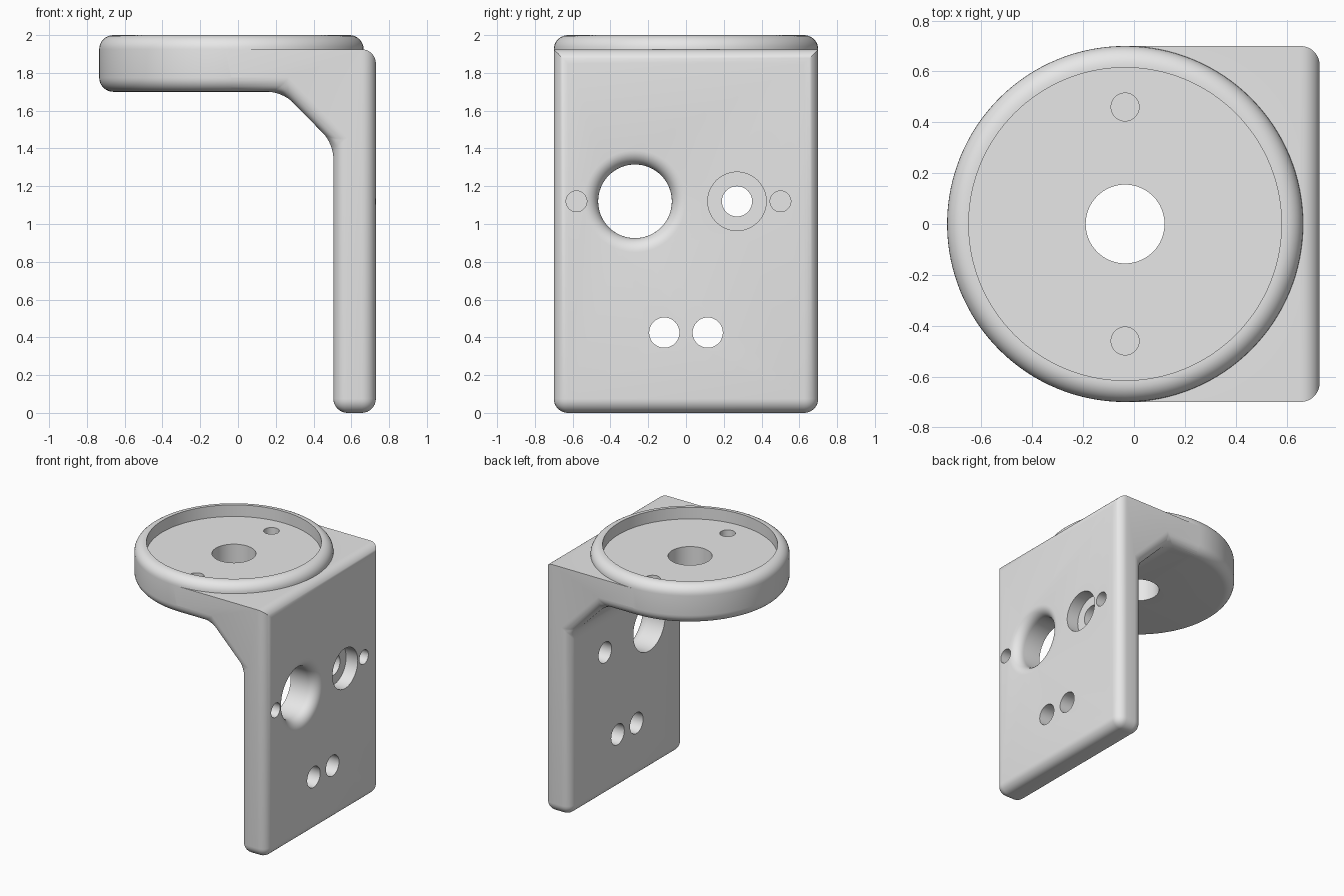
import bpy, bmesh
from math import sin, cos, pi
from mathutils import Matrix

cube = bpy.data.objects.get("Cube")
if cube:
    bpy.data.objects.remove(cube, do_unlink=True)

grey = bpy.data.materials.new("light_grey")
grey.use_nodes = True
grey.diffuse_color = (0.8, 0.8, 0.8, 1)
grey.node_tree.nodes["Principled BSDF"].inputs["Base Color"].default_value = (0.8, 0.8, 0.8, 1)

FILLET = 0.075
DISC_X, HALF = -0.035, 0.70
FACE_X, BACK_X = 0.73, 0.505
ALONG_X = Matrix.Rotation(pi / 2, 4, 'Y')


def make_object(name, bm):
    bmesh.ops.recalc_face_normals(bm, faces=bm.faces)
    mesh = bpy.data.meshes.new(name)
    bm.to_mesh(mesh)
    bm.free()
    mesh.materials.append(grey)
    ob = bpy.data.objects.new(name, mesh)
    bpy.context.collection.objects.link(ob)
    return ob


def lathe(name, profile, matrix, sides=48):
    """Closed solid of revolution from (radius, height) pairs."""
    bm = bmesh.new()
    rings = [[bm.verts.new((r * cos(2 * pi * i / sides), r * sin(2 * pi * i / sides), h))
              for i in range(sides)] for r, h in profile]
    for a, b in zip(rings, rings[1:]):
        for i in range(sides):
            j = (i + 1) % sides
            bm.faces.new((a[i], a[j], b[j], b[i]))
    bm.faces.new(rings[0][::-1])
    bm.faces.new(rings[-1])
    bm.transform(matrix)
    return make_object(name, bm)


def combine(target, other, operation):
    mod = target.modifiers.new(operation.lower(), 'BOOLEAN')
    mod.operation, mod.object, mod.solver = operation, other, 'EXACT'
    bpy.context.view_layer.objects.active = target
    bpy.ops.object.modifier_apply(modifier=mod.name)
    bpy.data.objects.remove(other, do_unlink=True)


def drill_down(x, y, r, bottom, sides=48):
    cutter = lathe("cutter", [(r, bottom), (r, 2.2)], Matrix.Translation((x, y, 0)), sides)
    combine(bracket, cutter, 'DIFFERENCE')


def drill_side(y, z, profile, sides=48):
    cutter = lathe("cutter", profile, Matrix.Translation((0, y, z)) @ ALONG_X, sides)
    combine(bracket, cutter, 'DIFFERENCE')


# Upright plate with gusset and arm: extruded side profile with rounded edges
outline = [(DISC_X, 1.925), (FACE_X, 1.925), (FACE_X, 0), (BACK_X, 0),
           (BACK_X, 1.425), (0.235, 1.70), (DISC_X, 1.70)]
bm = bmesh.new()
front = bm.faces.new([bm.verts.new((x, -HALF, z)) for x, z in outline])
grown = bmesh.ops.extrude_face_region(bm, geom=[front])["geom"]
bmesh.ops.translate(bm, vec=(0, 2 * HALF, 0),
                    verts=[v for v in grown if isinstance(v, bmesh.types.BMVert)])
bmesh.ops.recalc_face_normals(bm, faces=bm.faces)


def is_rounded(edge):
    a, b = (v.co for v in edge.verts)
    at_disc = a.x < 0 and b.x < 0
    top_side = a.z > 1.9 and b.z > 1.9 and abs(a.x - b.x) > 0.1
    return not (at_disc or top_side)


bmesh.ops.bevel(bm, geom=[e for e in bm.edges if is_rounded(e)], offset=FILLET,
                segments=8, profile=0.5, affect='EDGES', clamp_overlap=True)
bracket = make_object("bracket", bm)

# Round mounting disc with filleted rims
arc = [i * pi / 16 for i in range(9)]
core = HALF - FILLET
profile = [(core + FILLET * sin(t), 1.70 + FILLET - FILLET * cos(t)) for t in arc]
profile += [(core + FILLET * cos(t), 2.0 - FILLET + FILLET * sin(t)) for t in arc]
disc = lathe("disc", profile, Matrix.Translation((DISC_X, 0, 0)), 128)
combine(bracket, disc, 'UNION')

# Disc recess, centre hole and two blind holes
drill_down(DISC_X, 0, 0.615, 1.91, 128)
drill_down(DISC_X, 0, 0.155, 1.5, 64)
for side in (-1, 1):
    drill_down(DISC_X, side * 0.46, 0.055, 1.80)

# Large plate hole with a rounded mouth
flare = [(0.195, 0.4)]
flare += [(0.195 + FILLET * (1 - cos(t)), FACE_X - FILLET + FILLET * sin(t)) for t in arc]
flare.append((0.195 + FILLET, 0.9))
drill_side(-0.27, 1.12, flare, 64)

# Counterbored hole, two blind pin holes, two lower through holes
drill_side(0.27, 1.12, [(0.08, 0.4), (0.08, 0.63), (0.155, 0.63), (0.155, 0.9)])
for y in (-0.58, 0.50):
    drill_side(y, 1.12, [(0.055, 0.63), (0.055, 0.9)])
for y in (-0.115, 0.115):
    drill_side(y, 0.425, [(0.08, 0.4), (0.08, 0.9)])

# Smooth fillets, crisp hole edges
bpy.ops.object.select_all(action='DESELECT')
bracket.select_set(True)
bpy.context.view_layer.objects.active = bracket
bpy.ops.object.shade_smooth_by_angle(angle=0.52)
